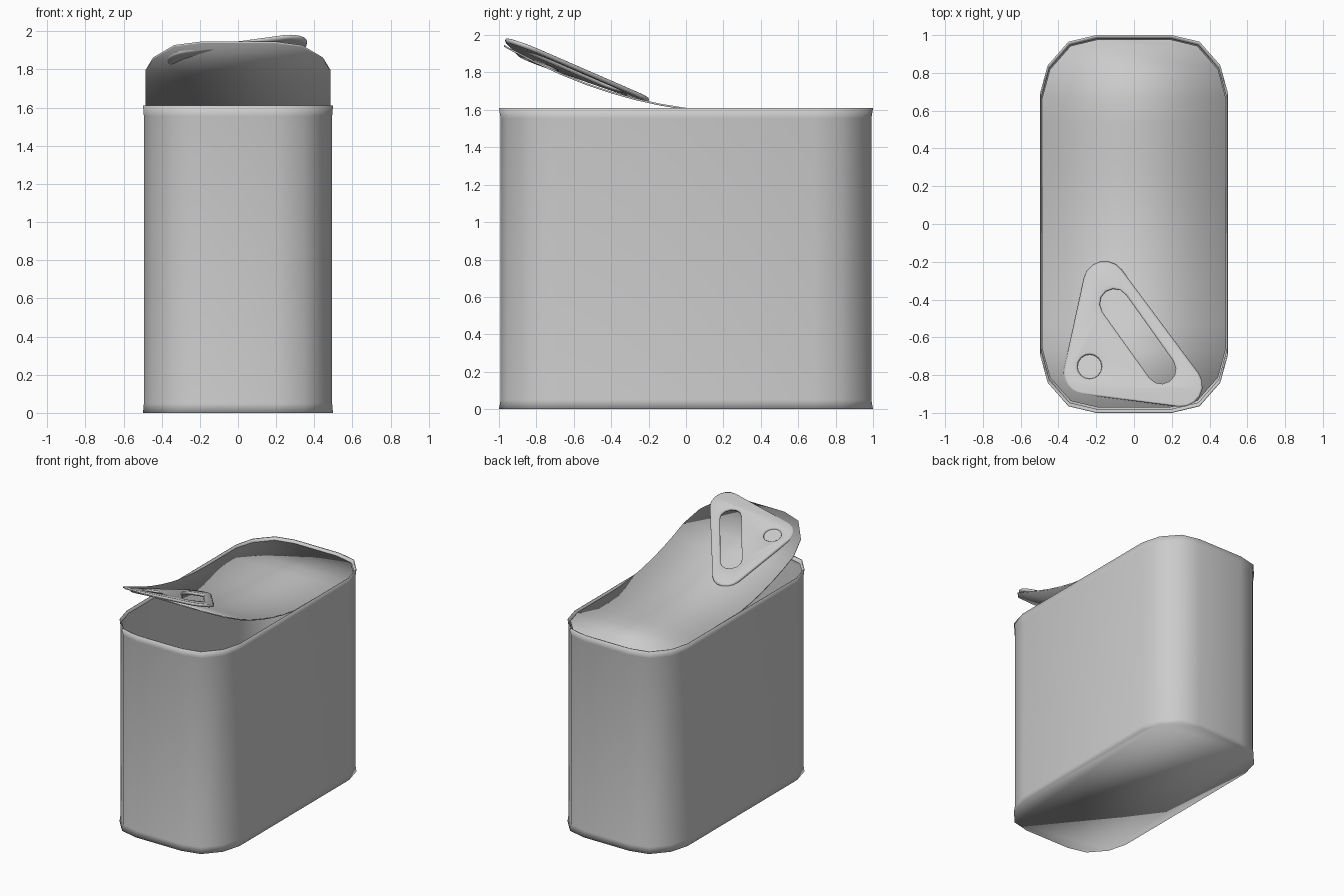
import bpy, bmesh, math
from mathutils import Vector

if "Cube" in bpy.data.objects:
    bpy.data.objects.remove(bpy.data.objects["Cube"])

# rounded-corner quadrant of the tin outline
CORNER = [(0.498, 0.69), (0.457, 0.84), (0.347, 0.965), (0.2, 1.0)]


def outline(inset):
    """Closed outline of the tin, pulled inwards by inset (less on the long sides)."""
    pts = CORNER + [(-x, y) for x, y in reversed(CORNER)]
    pts += [(-x, -y) for x, y in pts]
    return [(x * (1 - inset), y * (1 - inset)) for x, y in pts]


def finish(name, bm, angle=40):
    bmesh.ops.recalc_face_normals(bm, faces=bm.faces)
    me = bpy.data.meshes.new(name)
    bm.to_mesh(me)
    bm.free()
    ob = bpy.data.objects.new(name, me)
    bpy.context.collection.objects.link(ob)
    bpy.ops.object.select_all(action='DESELECT')
    ob.select_set(True)
    bpy.context.view_layer.objects.active = ob
    bpy.ops.object.shade_smooth_by_angle(angle=math.radians(angle))
    return ob


# Tin body: closed base, wall with flared ends, and a rolled lip inside the rim
PROFILE = [(0, 0), (0.05, 0.009), (1.555, 0.009), (1.61, 0), (1.61, 0.01), (1.585, 0.02)]
bm = bmesh.new()
rings = [[bm.verts.new((x, y, z)) for x, y in outline(d)] for z, d in PROFILE]
for a, b in zip(rings, rings[1:]):
    for i in range(len(a)):
        j = (i + 1) % len(a)
        bm.faces.new((a[i], a[j], b[j], b[i]))
bm.faces.new(rings[0])
finish("tin_body", bm, 180)


def lid_z(y):
    """Peeled lid: level at the back, curling up at the front."""
    if y < 0:
        return 1.611 - 0.13 * y + 0.222 * y * y
    y = min(y, 0.3)
    return 1.611 - 0.13 * y + 0.217 * y * y


# Lid sheet: rows across the tin following the curl
INSET_X, FRONT, BACK, THICK = 0.012, 0.028, 0.022, 0.01
side = [(x - INSET_X, y) for x, y in CORNER]
rows = [(x, y - BACK) for x, y in reversed(side)]
rows += [(side[0][0], 0.668 * (1 - i / 5)) for i in range(1, 10)]
rows += [(x, FRONT - y) for x, y in side]
bm = bmesh.new()
top, low = [[[bm.verts.new((s * x, y, lid_z(y) + dz)) for s in (-1, 1)] for x, y in rows]
            for dz in (0, -THICK)]
for i in range(len(rows) - 1):
    for g in (top, low):
        bm.faces.new((g[i][0], g[i][1], g[i + 1][1], g[i + 1][0]))
    for s in (0, 1):
        bm.faces.new((top[i][s], top[i + 1][s], low[i + 1][s], low[i][s]))
for i in (0, -1):
    bm.faces.new((top[i][0], top[i][1], low[i][1], low[i][0]))
finish("peeled_lid", bm, 180)


def hull(centres, r, steps):
    """Rounded outline around equal circles, given counter-clockwise."""
    pts, n = [], len(centres)
    for i, c in enumerate(centres):
        if n == 1:
            start, sweep = 0, math.tau * (1 - 1 / (steps + 1))
        else:
            din = Vector(c) - Vector(centres[i - 1])
            dout = Vector(centres[(i + 1) % n]) - Vector(c)
            start = math.atan2(din.y, din.x) - math.pi / 2
            end = math.atan2(dout.y, dout.x) - math.pi / 2
            sweep = (end - start) % math.tau
        for k in range(steps + 1):
            a = start + sweep * k / steps
            pts.append((c[0] + r * math.cos(a), c[1] + r * math.sin(a)))
    return pts


# Pull tab: rounded triangle with a finger slot and a rivet hole
cu = bpy.data.curves.new("tab_curve", 'CURVE')
cu.dimensions = '2D'
cu.fill_mode = 'BOTH'
BEVEL = 0.011
cu.extrude = 0.002
cu.bevel_depth = BEVEL
cu.bevel_resolution = 1
shapes = [hull([(-0.155, -0.31), (-0.26, -0.79), (0.25, -0.855)], 0.113 - BEVEL, 6),
          hull([(-0.105, -0.42), (0.145, -0.77)], 0.077 + BEVEL, 6),
          hull([(-0.235, -0.755)], 0.065 + BEVEL, 15)]
for pts in shapes:
    sp = cu.splines.new('POLY')
    sp.points.add(len(pts) - 1)
    for p, (x, y) in zip(sp.points, pts):
        p.co = (x, y, 0, 1)
    sp.use_cyclic_u = True
helper = bpy.data.objects.new("tab_helper", cu)
bpy.context.collection.objects.link(helper)
dg = bpy.context.evaluated_depsgraph_get()
me = bpy.data.meshes.new_from_object(helper.evaluated_get(dg))
bpy.data.objects.remove(helper)


def tab_z(x, y):
    """Tilted plane of the tab, lower at the rivet corner."""
    return 1.657 + 0.09 * (x + 0.15) - 0.368 * (y + 0.21)


bm = bmesh.new()
bm.from_mesh(me)
bmesh.ops.remove_doubles(bm, verts=bm.verts, dist=0.0005)
for v in bm.verts:
    v.co.z += tab_z(v.co.x, v.co.y)
finish("pull_tab", bm, 75)

# Rivet joining tab and lid
bm = bmesh.new()
bmesh.ops.create_cone(bm, cap_ends=True, segments=16, radius1=0.064, radius2=0.064, depth=1)
for v in bm.verts:
    up = v.co.z > 0
    v.co.x -= 0.235
    v.co.y -= 0.755
    v.co.z = tab_z(v.co.x, v.co.y) if up else lid_z(v.co.y) - 0.008
finish("tab_rivet", bm)
